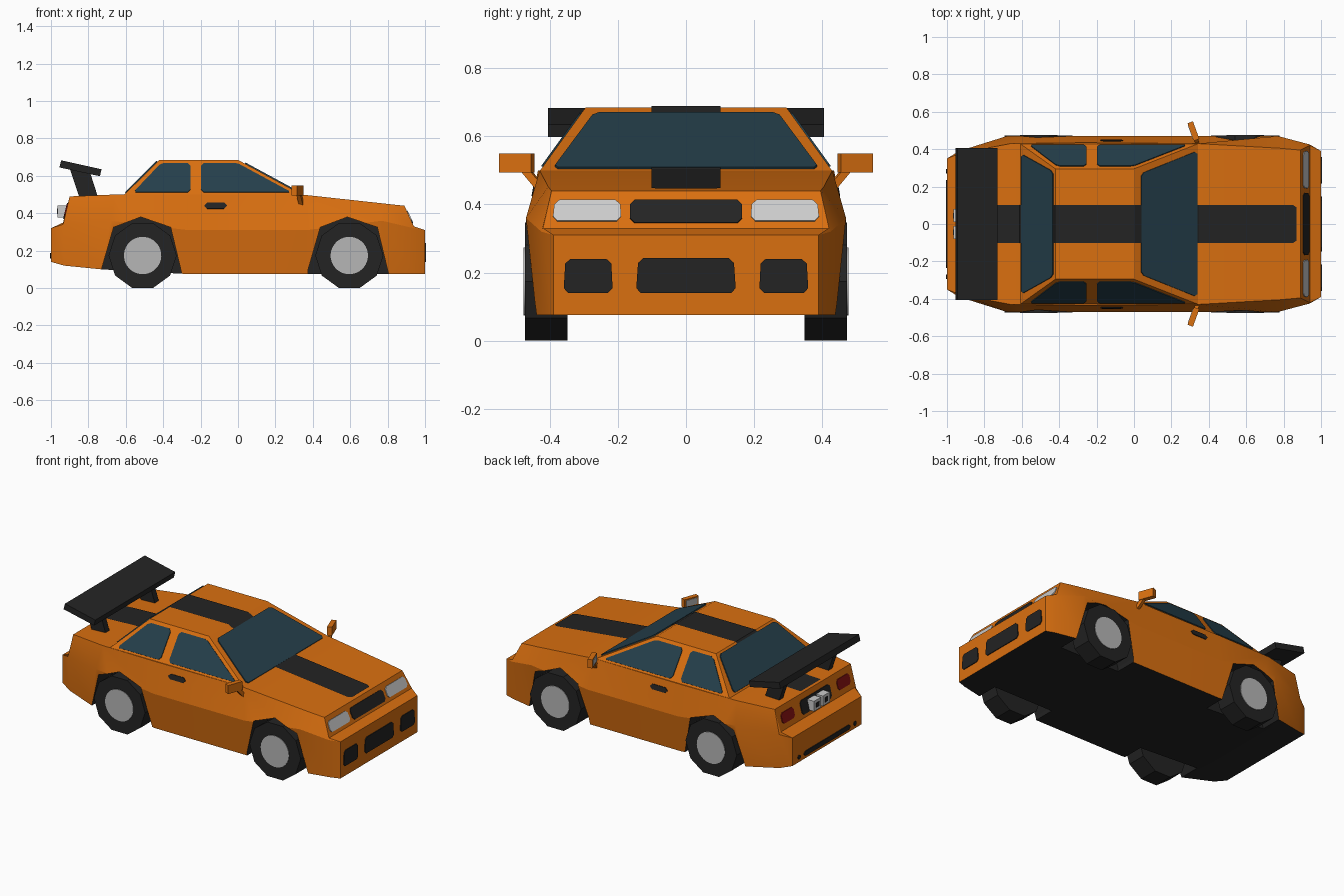
import bpy, bmesh
from math import radians, pi
from mathutils import Vector, Matrix
from mathutils.bvhtree import BVHTree

if "Cube" in bpy.data.objects:
    bpy.data.objects.remove(bpy.data.objects["Cube"])


def material(name, r, g, b):
    m = bpy.data.materials.new(name)
    m.use_nodes = True
    m.diffuse_color = (r, g, b, 1)
    m.node_tree.nodes["Principled BSDF"].inputs["Base Color"].default_value = (r, g, b, 1)
    return m


ORANGE = material("orange paint", .70, .16, .005)
BLACK = material("black trim", .017, .017, .017)
GLASS = material("tinted glass", .018, .05, .07)
METAL = material("rim grey", .47, .47, .47)
LAMP = material("lamp white", .60, .60, .60)
RED = material("tail light red", .25, .006, .006)


def finish(name, bm, *mats):
    bmesh.ops.recalc_face_normals(bm, faces=bm.faces)
    me = bpy.data.meshes.new(name)
    bm.to_mesh(me)
    bm.free()
    for m in mats:
        me.materials.append(m)
    ob = bpy.data.objects.new(name, me)
    bpy.context.collection.objects.link(ob)
    return ob


def smooth(ob, angle):
    bpy.ops.object.select_all(action='DESELECT')
    ob.select_set(True)
    bpy.context.view_layer.objects.active = ob
    bpy.ops.object.shade_smooth_by_angle(angle=radians(angle))


def prism(bm, xz, y0, y1):
    """Extrude a side outline between two y values."""
    a = [bm.verts.new((x, y0, z)) for x, z in xz]
    b = [bm.verts.new((x, y1, z)) for x, z in xz]
    faces = [bm.faces.new(a), bm.faces.new(b[::-1])]
    for i in range(len(a)):
        j = (i + 1) % len(a)
        faces.append(bm.faces.new((a[i], b[i], b[j], a[j])))
    return faces


def box(bm, centre, size, turn=Matrix()):
    bmesh.ops.create_cube(bm, size=1, matrix=Matrix.Translation(centre) @ turn @ Matrix.Diagonal((*size, 1)))


# Body shell: stations from tail to nose, each with bottom, belt and shoulder points
stations = [
    ((-1, .35, .14), (-1, .35, .32), (-.935, .375, .35)),
    ((-.93, .38, .12), (-.935, .39, .34), (-.90, .385, .49)),
    ((-.73, .44, .10), (-.68, .47, .36), (-.66, .43, .5)),
    ((-.27, .44, .075), (-.27, .47, .31), (-.27, .435, .5)),
    ((.37, .44, .075), (.37, .47, .31), (.34, .43, .5)),
    ((.80, .44, .075), (.77, .47, .36), (.78, .405, .452)),
    ((.94, .41, .075), (.94, .425, .32), (.89, .395, .44)),
    ((1, .39, .075), (1, .39, .31), (.94, .42, .33)),
]
bm = bmesh.new()
rings = []
for station in stations:
    left = [bm.verts.new(p) for p in station]
    right = [bm.verts.new((x, -y, z)) for x, y, z in reversed(station)]
    rings.append(left + right)
for a, b in zip(rings, rings[1:]):
    for i in range(6):
        j = (i + 1) % 6
        bm.faces.new((a[i], a[j], b[j], b[i]))
for r in (rings[0], rings[-1]):
    bm.faces.new((r[0], r[1], r[4], r[5]))
    bm.faces.new((r[1], r[2], r[3], r[4]))
bmesh.ops.recalc_face_normals(bm, faces=bm.faces)
bm.normal_update()
for f in bm.faces:
    f.material_index = int(f.normal.z < -.8)
body_tree = BVHTree.FromBMesh(bm)
body = finish("body", bm, ORANGE, BLACK)
smooth(body, 18)

# Cabin
bm = bmesh.new()
for x, y, z in ((-.61, .43, .498), (.345, .43, .498), (-.42, .295, .685), (0, .295, .685)):
    for s in (1, -1):
        bm.verts.new((x, s * y, z))
bmesh.ops.convex_hull(bm, input=bm.verts)
bmesh.ops.dissolve_limit(bm, angle_limit=.02, verts=bm.verts, edges=bm.edges)
cabin_tree = BVHTree.FromBMesh(bm)
finish("cabin", bm, ORANGE)

# Wheel arches cut into the body
WHEEL_X = (-.51, .595)
bm = bmesh.new()
for cx in WHEEL_X:
    arch = [(cx - .225, 0), (cx - .22, .10), (cx - .155, .325), (cx - .01, .38),
            (cx + .15, .325), (cx + .21, .075), (cx + .22, 0)]
    for s in (1, -1):
        for f in prism(bm, arch, s * .30, s * .60):
            f.material_index = 1
cutter = finish("arch_cutter", bm, ORANGE, BLACK)
cutter.hide_render = True
mod = body.modifiers.new("arches", 'BOOLEAN')
mod.operation, mod.solver, mod.object = 'DIFFERENCE', 'EXACT', cutter
bpy.context.view_layer.objects.active = body
bpy.ops.object.modifier_apply(modifier=mod.name)
bpy.data.objects.remove(cutter)

# Wheels: ten-sided tyres with round rims
for cx, end in zip(WHEEL_X, ("rear", "front")):
    for s, side in ((1, "left"), (-1, "right")):
        for part, segs, r, depth, y, mat in (("tyre", 10, .182, .125, .411, BLACK),
                                             ("rim", 32, .10, .02, .467, METAL)):
            bm = bmesh.new()
            turn = Matrix.Rotation(pi / 2, 4, 'X') @ Matrix.Rotation(pi / 10, 4, 'Z')
            bmesh.ops.create_cone(bm, cap_ends=True, segments=segs, radius1=r, radius2=r, depth=depth,
                                  matrix=Matrix.Translation((cx, s * y, .174)) @ turn)
            ob = finish(f"{end}_{side}_{part}", bm, mat)
            if part == "rim":
                smooth(ob, 30)


# Thin plates projected onto the shell along one axis
def plate(name, pts, axis, sign, mat, radius=.014, lift=.005):
    """Outline in the two other axes, seen from the given side, corners clipped."""
    outline = []
    pts = [Vector(p) for p in pts]
    for i, p in enumerate(pts):
        for q in (pts[i - 1], pts[(i + 1) % len(pts)]):
            outline.append(p + (q - p).normalized() * radius)
    direction = Vector((0, 0, 0))
    direction[axis] = -sign
    bm = bmesh.new()
    verts = []
    for p in outline:
        start = list(p)
        start.insert(axis, 2 * sign)
        hits = [t.ray_cast(Vector(start), direction) for t in (body_tree, cabin_tree)]
        hit = min((h for h in hits if h[0]), key=lambda h: h[3])
        verts.append(bm.verts.new(hit[0] + hit[1] * lift))
    face = bm.faces.new(verts)
    face.normal_update()
    if face.normal.dot(direction) > 0:
        face.normal_flip()
    normal = face.normal.copy()
    back = [bm.verts.new(v.co - normal * .008) for v in verts]
    for i in range(len(verts)):
        j = (i + 1) % len(verts)
        bm.faces.new((verts[j], verts[i], back[i], back[j]))
    bm.faces.new(back[::-1])
    finish(name, bm, mat)


def rect(a0, a1, b0, b1):
    return [(a0, b0), (a1, b0), (a1, b1), (a0, b1)]


# Glass
plate("windshield", [(.037, -.27), (.335, -.39), (.335, .39), (.037, .27)], 2, 1, GLASS, lift=.007)
plate("rear_window", [(-.60, -.375), (-.43, -.28), (-.43, .28), (-.60, .375)], 2, 1, GLASS, lift=.007)
for s, side in ((1, "left"), (-1, "right")):
    plate(f"{side}_rear_side_window", [(-.56, .51), (-.255, .51), (-.255, .667), (-.41, .667)], 1, s, GLASS)
    plate(f"{side}_front_side_window", [(-.197, .51), (.285, .51), (-.005, .667), (-.197, .667)], 1, s, GLASS)
    plate(f"{side}_door_handle", rect(-.18, -.06, .424, .456), 1, s, BLACK)
    # Lamps and bumper openings
    plate(f"{side}_headlight", [(s * .19, .35), (s * .392, .35), (s * .386, .412), (s * .193, .412)], 0, 1, LAMP)
    plate(f"{side}_fog_intake", [(s * .215, .14), (s * .36, .14), (s * .354, .24), (s * .22, .24)], 0, 1, BLACK)
    plate(f"{side}_tail_light", rect(s * .22, s * .345, .385, .45), 0, -1, RED)
    plate(f"{side}_bumper_vent", rect(s * .27, s * .295, .16, .185), 0, -1, BLACK, .007)
plate("upper_grille", rect(-.165, .165, .345, .412), 0, 1, BLACK)
plate("lower_grille", [(-.147, .14), (.147, .14), (.14, .242), (-.14, .242)], 0, 1, BLACK)
plate("rear_panel", rect(-.15, .15, .37, .455), 0, -1, BLACK)
plate("rear_bumper_strip", rect(-.235, .235, .158, .188), 0, -1, BLACK)

# Centre stripe following the roofline
bm = bmesh.new()
line = [(-.885, .494), (-.66, .504), (-.612, .504), (-.423, .689), (.002, .689), (.347, .504), (.85, .449)]
rows = [[bm.verts.new((x, y, z)) for y in (-.102, .102)] for x, z in line]
rows.append([bm.verts.new((.87, y, .447)) for y in (-.088, .088)])
for a, b in zip(rows, rows[1:]):
    bm.faces.new((a[0], b[0], b[1], a[1]))
finish("centre_stripe", bm, BLACK)

# Rear badge blocks with dark centres
for s, side in ((1, "left"), (-1, "right")):
    bm = bmesh.new()
    box(bm, (-.94, s * .045, .41), (.05, .07, .065))
    finish(f"{side}_rear_block", bm, LAMP)
    bm = bmesh.new()
    box(bm, (-.965, s * .045, .41), (.006, .03, .03))
    finish(f"{side}_rear_block_centre", bm, BLACK)

# Spoiler
bm = bmesh.new()
prism(bm, [(-.945, .683), (-.73, .635), (-.738, .598), (-.955, .645)], -.405, .405)
for s in (1, -1):
    prism(bm, [(-.90, .64), (-.79, .615), (-.75, .49), (-.85, .49)], s * .23, s * .27)
finish("spoiler", bm, BLACK)

# Door mirrors
for s, side in ((1, "left"), (-1, "right")):
    turn = Matrix.Rotation(s * radians(20), 4, 'Z')
    centre = Vector((.318, s * .497, .522))
    bm = bmesh.new()
    box(bm, centre, (.03, .10, .055), turn)
    a, b = Vector((.34, s * .425, .445)), Vector((.325, s * .475, .505))
    aim = (b - a).to_track_quat('Z', 'Y').to_matrix().to_4x4()
    box(bm, (a + b) / 2, (.022, .022, (b - a).length), aim)
    finish(f"{side}_mirror", bm, ORANGE)
    bm = bmesh.new()
    box(bm, centre + turn @ Vector((-.015, 0, 0)), (.006, .08, .04), turn)
    finish(f"{side}_mirror_glass", bm, METAL)
